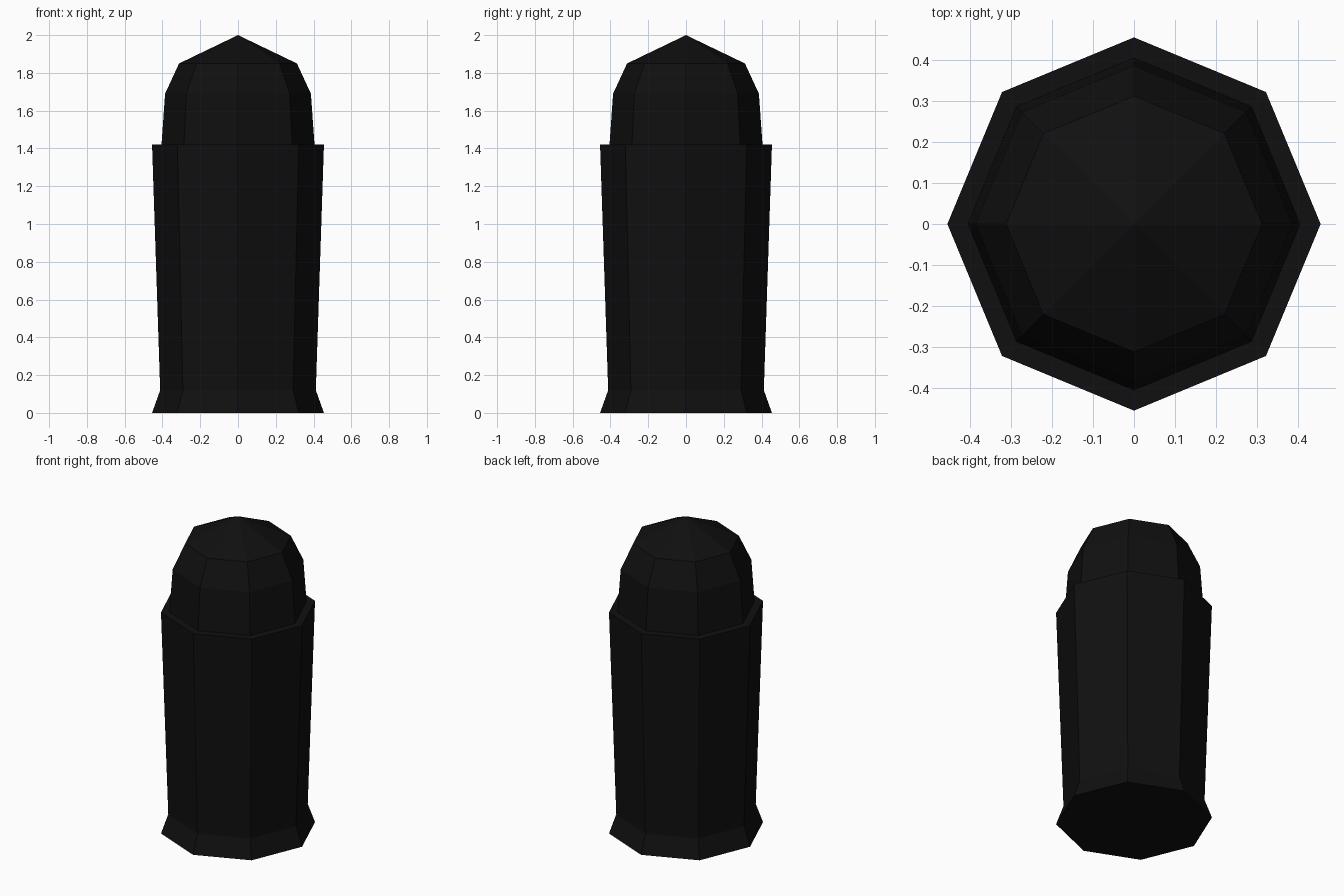
import bpy, bmesh, math

if "Cube" in bpy.data.objects:
    bpy.data.objects.remove(bpy.data.objects["Cube"])

SIDES = 8

mat = bpy.data.materials.new("black_paint")
mat.diffuse_color = (0.005, 0.005, 0.005, 1)
mat.use_nodes = True
mat.node_tree.nodes["Principled BSDF"].inputs["Base Color"].default_value = mat.diffuse_color


def lathe(name, profile, cap_bottom=False, inner_top=None):
    """Flat-faced octagonal turning from (radius, z) points, corners on the axes."""
    bm = bmesh.new()
    rings = []
    for r, z in profile:
        if r == 0:
            rings.append([bm.verts.new((0, 0, z))] * SIDES)
        else:
            rings.append([bm.verts.new((r * math.cos(2 * math.pi * i / SIDES),
                                        r * math.sin(2 * math.pi * i / SIDES), z))
                          for i in range(SIDES)])
    for a, b in zip(rings, rings[1:]):
        for i in range(SIDES):
            j = (i + 1) % SIDES
            quad = [a[i], a[j], b[j], b[i]]
            bm.faces.new(list(dict.fromkeys(quad)))
    if cap_bottom:
        bm.faces.new(rings[0][::-1])
    mesh = bpy.data.meshes.new(name)
    bm.to_mesh(mesh)
    bm.free()
    mesh.materials.append(mat)
    obj = bpy.data.objects.new(name, mesh)
    bpy.context.collection.objects.link(obj)
    return obj


# Bin body: flared foot, slightly widening wall, flat rim ledge
lathe("bin_body", [(0.455, 0), (0.412, 0.12), (0.455, 1.42), (0.405, 1.42)],
      cap_bottom=True)

# Domed lid rising from the inner edge of the rim
lathe("domed_lid", [(0.405, 1.42), (0.386, 1.69), (0.312, 1.85), (0, 2.0)])
